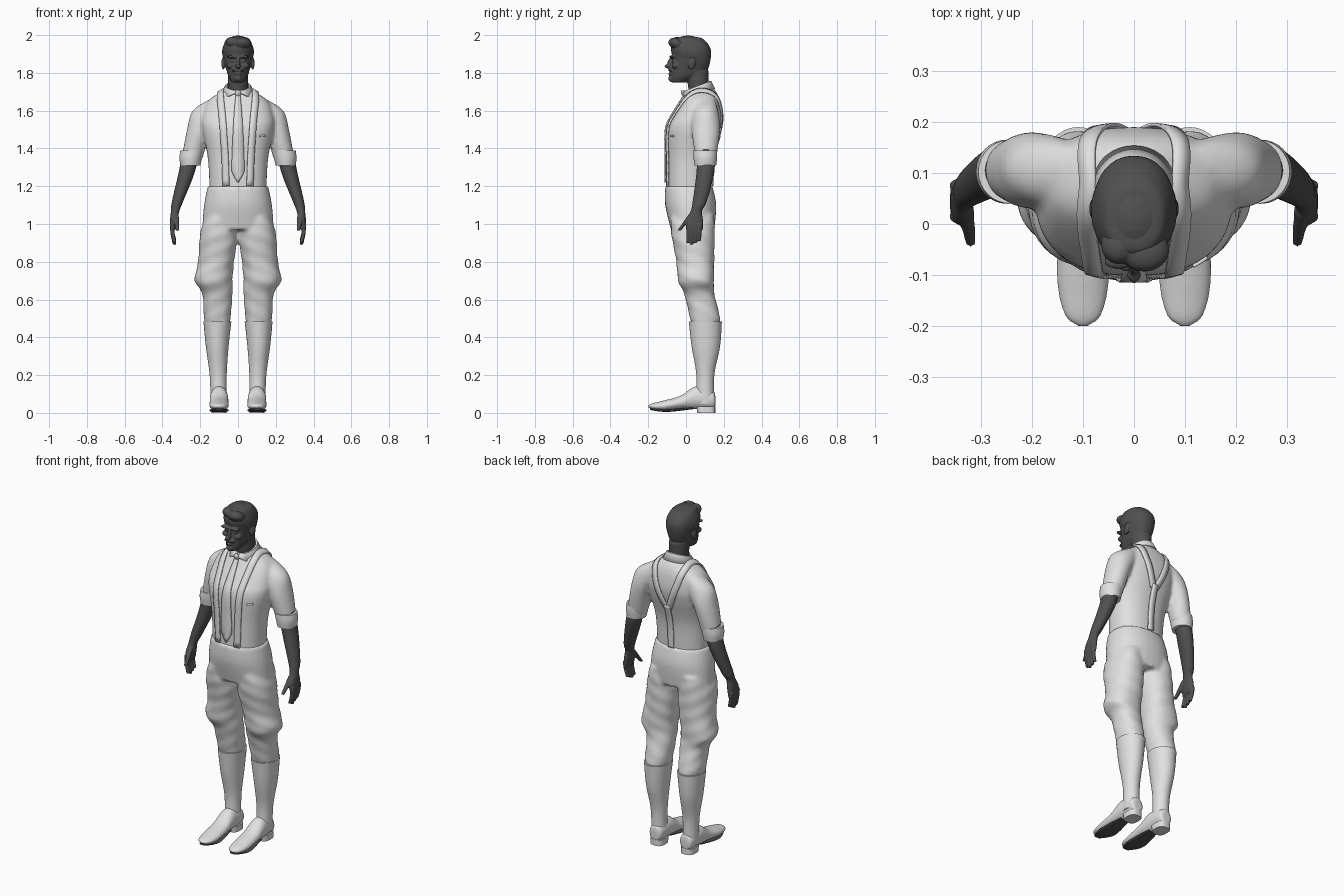
import bpy, bmesh
from math import sin, cos, pi, radians, copysign
from mathutils import Vector, Matrix
from mathutils.bvhtree import BVHTree

if "Cube" in bpy.data.objects:
    bpy.data.objects.remove(bpy.data.objects["Cube"])


def material(name, value):
    mat = bpy.data.materials.new(name)
    mat.use_nodes = True
    colour = (value, value, value, 1)
    mat.diffuse_color = colour
    mat.node_tree.nodes["Principled BSDF"].inputs["Base Color"].default_value = colour
    return mat


CLOTH = material("pale cloth", 0.75)
SKIN = material("dark skin", 0.08)
SIDES = {"left": 1, "right": -1}


def spline(rows, steps=6):
    """Catmull-Rom interpolation of equal-length tuples."""
    out = []
    last = len(rows) - 1
    for i in range(last):
        before, start, end, after = rows[max(i - 1, 0)], rows[i], rows[i + 1], rows[min(i + 2, last)]
        for k in range(steps):
            t = k / steps
            out.append([b + t * ((c - a) + t * ((2 * a - 5 * b + 4 * c - d)
                        + t * (3 * b - a - 3 * c + d))) / 2
                        for a, b, c, d in zip(before, start, end, after)])
    return out + [list(rows[last])]


def bridge(bm, loops, closed=False):
    """Quads between neighbouring rows of vertices."""
    for p, q in zip(loops, loops[1:]):
        for i in range(0 if closed else 1, len(p)):
            bm.faces.new((p[i - 1], p[i], q[i], q[i - 1]))


def loft(bm, rows, side=1, along="z", sides=32, power=1.0, fold=0.0):
    """Closed loft; each row is (station, x low, x high, v low, v high)."""
    loops = []
    for station, x_low, x_high, v_low, v_high in spline(rows):
        loop = []
        for i in range(sides):
            angle = 2 * pi * i / sides
            swell = 1 + fold * sin(3 * angle + 45 * station) * sin(30 * station)
            c, d = (copysign(abs(f) ** power, f) * swell / 2 for f in (cos(angle), sin(angle)))
            x = side * ((x_low + x_high) / 2 + c * (x_high - x_low))
            v = (v_low + v_high) / 2 + d * (v_high - v_low)
            loop.append(bm.verts.new((x, v, station) if along == "z" else (x, station, v)))
        loops.append(loop)
    bridge(bm, loops, closed=True)
    bm.faces.new(loops[0])
    bm.faces.new(loops[-1])


def centred_loft(bm, rows, power):
    loft(bm, [(z, -width, width, front, back) for z, width, front, back in rows], power=power)


def blob(bm, place, size, tilt=0.0):
    matrix = Matrix.Translation(place) @ Matrix.Rotation(tilt, 4, "X") @ Matrix.Diagonal((*size, 1))
    bmesh.ops.create_uvsphere(bm, u_segments=24, v_segments=14, radius=1, matrix=matrix)


def finish(name, bm, mat, voxel=0.0, thickness=0.0):
    """Make the object; voxel blends overlapping pieces into one skin."""
    bmesh.ops.recalc_face_normals(bm, faces=bm.faces)
    mesh = bpy.data.meshes.new(name)
    bm.to_mesh(mesh)
    bm.free()
    mesh.materials.append(mat)
    part = bpy.data.objects.new(name, mesh)
    bpy.context.collection.objects.link(part)
    bpy.ops.object.select_all(action="DESELECT")
    part.select_set(True)
    bpy.context.view_layer.objects.active = part
    bpy.ops.object.shade_smooth_by_angle(angle=radians(50))
    if voxel:
        blend = part.modifiers.new("blend", "REMESH")
        blend.mode, blend.voxel_size, blend.use_smooth_shade = "VOXEL", voxel, True
        soften = part.modifiers.new("soften", "SMOOTH")
        soften.factor, soften.iterations = 0.5, 4
    if thickness:
        shell = part.modifiers.new("thickness", "SOLIDIFY")
        shell.thickness, shell.offset = thickness, 0
    return part


# Shirt: trunk and upper sleeves blended together
bm = bmesh.new()
centred_loft(bm, [(1.17, .15, -.1, .13), (1.35, .16, -.1, .14), (1.5, .19, -.1, .18),
                  (1.57, .19, -.07, .19), (1.65, .16, -.02, .18), (1.7, .09, .01, .16),
                  (1.72, .06, .03, .14)], power=.85)
for side in SIDES.values():
    loft(bm, [(1.66, .08, .15, .07, .15), (1.6, .08, .24, .04, .17), (1.5, .14, .27, .03, .18),
              (1.34, .19, .3, .05, .16)], side)
shirt = finish("shirt", bm, CLOTH, voxel=.01)

# Breeches: hips and baggy legs blended together
bm = bmesh.new()
centred_loft(bm, [(1.2, .16, -.11, .14), (1.1, .18, -.11, .16), (.97, .19, -.08, .15)], power=.9)
for side in SIDES.values():
    loft(bm, [(1.05, .02, .17, -.08, .15), (.95, 0, .2, -.08, .15), (.8, .02, .21, -.05, .15),
              (.7, .03, .23, -.04, .15), (.63, .03, .19, -.01, .15), (.5, .04, .18, .02, .18),
              (.46, .05, .17, .03, .17)], side, power=.9, fold=.035)
finish("breeches", bm, CLOTH, voxel=.01)

# Head and neck, with the features blended in
bm = bmesh.new()
centred_loft(bm, [(1.66, .05, .02, .12), (1.81, .055, 0, .12)], power=1)
centred_loft(bm, [(1.75, .03, -.08, 0), (1.78, .05, -.08, .06), (1.81, .06, -.08, .11),
                  (1.87, .075, -.07, .13), (1.93, .08, -.08, .13), (1.98, .06, -.06, .09),
                  (1.99, .03, -.04, .05)], power=.9)
blob(bm, (0, -.08, 1.85), (.01, .02, .035), tilt=-.3)  # nose bridge
blob(bm, (0, -.1, 1.835), (.014, .014, .01))  # nose tip
blob(bm, (0, -.08, 1.77), (.02, .014, .016))  # chin
blob(bm, (0, -.08, 1.795), (.02, .014, .008))  # lips
for side in SIDES.values():
    blob(bm, (side * .013, -.08, 1.813), (.02, .014, .007))  # moustache
    blob(bm, (side * .03, -.074, 1.885), (.03, .015, .008))  # brow
    blob(bm, (side * .03, -.062, 1.864), (.014, .012, .009))  # eye
    blob(bm, (side * .04, -.056, 1.838), (.02, .02, .016))  # cheek
    blob(bm, (side * .078, .03, 1.85), (.01, .02, .033), tilt=-.2)  # ear
finish("head", bm, SKIN, voxel=.004)

# Swept-back hair
bm = bmesh.new()
blob(bm, (0, .026, 1.91), (.085, .108, .085), tilt=-.35)
blob(bm, (.02, -.05, 1.955), (.05, .045, .03), tilt=-.3)
blob(bm, (-.03, -.04, 1.96), (.035, .04, .03), tilt=-.3)
finish("hair", bm, SKIN, voxel=.005)

for label, side in SIDES.items():
    # Rolled sleeve cuff
    bm = bmesh.new()
    loft(bm, [(1.31, .2, .305, .045, .16), (1.35, .19, .31, .04, .165), (1.39, .18, .305, .04, .165)], side)
    finish(label + "_cuff", bm, CLOTH)

    # Forearm and palm
    bm = bmesh.new()
    loft(bm, [(1.4, .2, .29, .06, .15), (1.27, .23, .315, .055, .15), (1.12, .29, .35, .035, .11),
              (1.07, .31, .355, .025, .085), (1.02, .32, .36, 0, .09), (.97, .33, .36, 0, .09)], side)
    # Fingers curl inward towards the tip
    for k in range(4):
        length = .11 - .01 * abs(k - 1)
        digit = []
        for t in (0, .5, 1):
            x, y, r = .35 - .015 * t * t, .015 + .02 * k - .005 * t, .012 - .002 * t
            digit.append((1 - length * t, x - r, x + r, y - r, y + r))
        loft(bm, digit, side, sides=12)
    # Thumb points forward
    digit = []
    for t in (0, .5, 1):
        x, y, r = .33 - .01 * t, .03 - .067 * t, .017 - .007 * t
        digit.append((1.05 - .085 * t, x - r, x + r, y - r, y + r))
    loft(bm, digit, side, sides=12)
    finish(label + "_forearm", bm, SKIN, voxel=.004)

    # Long sock
    bm = bmesh.new()
    loft(bm, [(.485, .035, .183, .015, .19), (.35, .05, .17, .03, .18), (.2, .06, .15, .055, .15),
              (.05, .06, .145, .05, .15)], side)
    finish(label + "_sock", bm, CLOTH)

    # Shoe
    bm = bmesh.new()
    loft(bm, [(.155, .08, .12, .04, .09), (.14, .06, .14, .02, .12), (.05, .053, .148, .02, .14),
              (-.03, .05, .15, .02, .09), (-.12, .05, .15, .01, .065), (-.18, .065, .135, .02, .05),
              (-.2, .09, .11, .03, .04)], side, along="y")
    finish(label + "_shoe", bm, CLOTH, voxel=.005)

    # Outsole and stacked heel
    bm = bmesh.new()
    loft(bm, [(.04, .07, .13, .02, .03), (-.1, .05, .15, .005, .02), (-.19, .08, .12, .015, .025)],
         side, along="y", power=.6)
    finish(label + "_outsole", bm, SKIN)
    bm = bmesh.new()
    loft(bm, [(0, .06, .14, .06, .155), (.035, .06, .14, .055, .155)], side, power=.7)
    finish(label + "_heel", bm, CLOTH)

# Braces, tie and pocket are ribbons laid over the shirt
bpy.context.view_layer.update()
surface = BVHTree.FromObject(shirt, bpy.context.evaluated_depsgraph_get())


def ribbon(name, path, side=1, lift=.007, width=lambda t: .036):
    bm = bmesh.new()
    hits = [surface.find_nearest(Vector((side * x, y, z)))[:2] for x, y, z in spline(path)]
    last = len(hits) - 1
    rows = []
    for i, (spot, normal) in enumerate(hits):
        run = hits[min(i + 1, last)][0] - hits[max(i - 1, 0)][0]
        across = run.cross(normal).normalized() * width(i / last) / 2
        row = []
        for offset in (-across, Vector(), across):
            edge, outward = surface.find_nearest(spot + offset)[:2]
            row.append(bm.verts.new(edge + outward * lift))
        rows.append(row)
    bridge(bm, rows)
    finish(name, bm, CLOTH, thickness=.007)


for label, side in SIDES.items():
    ribbon(label + "_brace", [(.065, -.11, 1.2), (.08, -.11, 1.5), (.09, -.03, 1.63), (.093, .07, 1.71),
                              (.09, .17, 1.67), (.06, .2, 1.57), (.01, .2, 1.44)], side)
ribbon("back_brace", [(0, .2, 1.46), (0, .16, 1.3), (0, .14, 1.2)], lift=.01)
ribbon("tie", [(0, 0, 1.69), (0, -.06, 1.6), (0, -.12, 1.45), (0, -.12, 1.22)], lift=.01,
       width=lambda t: min(.02 + .055 * t, .004 + .6 * (1 - t)))
ribbon("pocket_welt", [(.125, -.1, 1.465), (.155, -.08, 1.465)], lift=.003, width=lambda t: .01)

# Tie knot
bm = bmesh.new()
blob(bm, (0, -.012, 1.69), (.016, .012, .022), tilt=.4)
finish("tie_knot", bm, CLOTH)

# Folded collar, higher at the nape, with open points in front
bm = bmesh.new()
rows = []
count, gap, point = 48, .12, .75
for i in range(count + 1):
    angle = gap + 2 * (pi - gap) * i / count
    near = min(angle, 2 * pi - angle)
    rise = .025 * (1 - cos(angle))
    low = 1.665 + rise + .03 * max(0, (point - near) / (point - gap))
    high = 1.705 + rise
    rows.append([bm.verts.new((r * sin(angle), .066 - r * cos(angle), z))
                 for r, z in ((.058, low + .01), (.06, high), (.066, high), (.085, low))])
bridge(bm, rows)
finish("collar", bm, CLOTH, thickness=.006)
